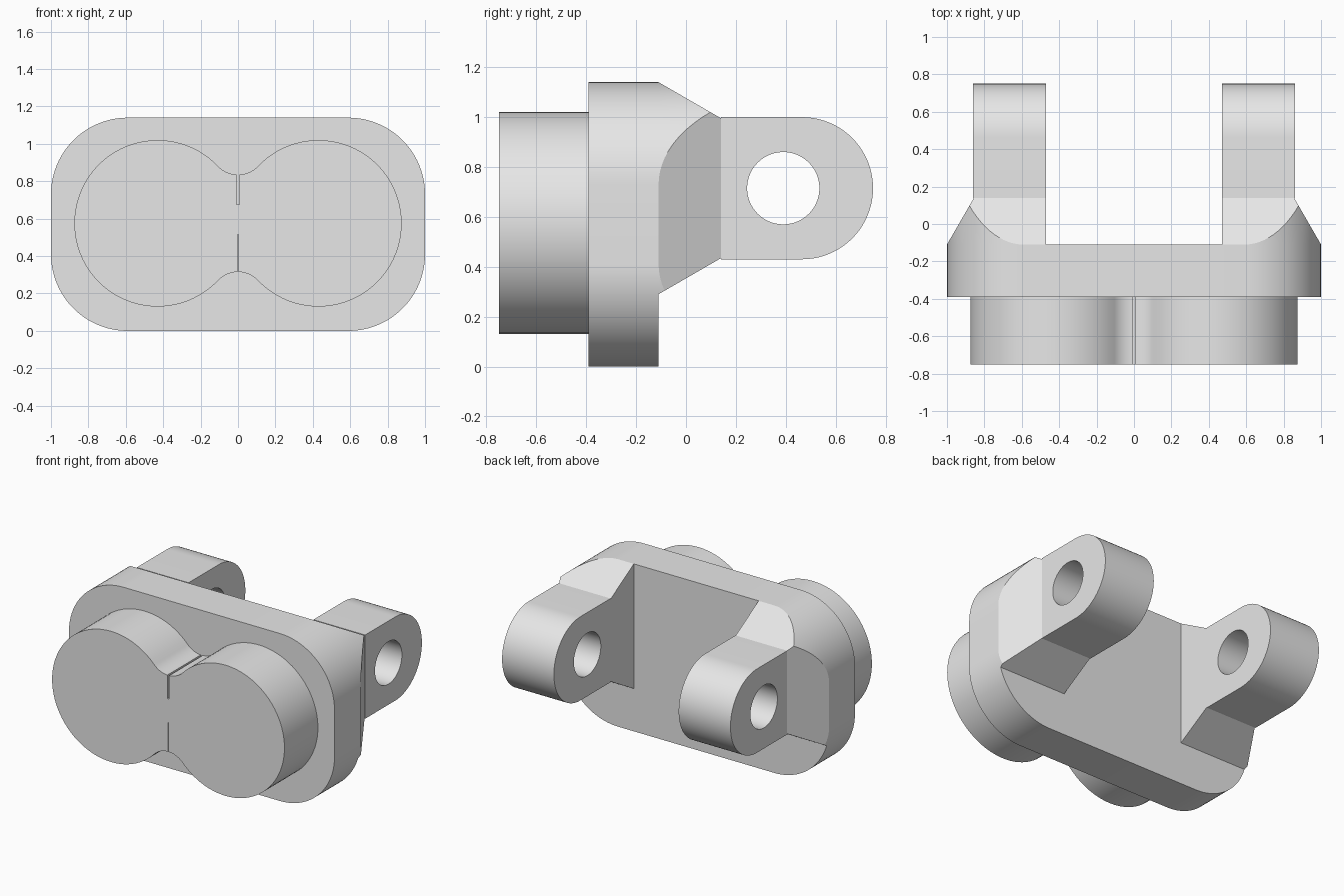
import bpy
import bmesh
from math import sin, cos, pi, atan2, sqrt, radians
from mathutils import Vector

cube = bpy.data.objects.get("Cube")
if cube:
    bpy.data.objects.remove(cube, do_unlink=True)

grey = bpy.data.materials.new("plain_grey")
grey.use_nodes = True
grey.diffuse_color = (0.8, 0.8, 0.8, 1)
grey.node_tree.nodes["Principled BSDF"].inputs["Base Color"].default_value = (0.8, 0.8, 0.8, 1)

# Main dimensions
HEIGHT, CORNER = 1.14, 0.41
FRONT, SEAT, BACK, NECK = -0.75, -0.39, -0.11, 0.14   # depths along y
LUG_IN, LUG_OUT = 0.47, 0.86
MID = 0.715                                           # lug centre height


def arc(cx, cy, r, a0, a1, n=24):
    return [(cx + r * cos(a0 + (a1 - a0) * i / n), cy + r * sin(a0 + (a1 - a0) * i / n))
            for i in range(n + 1)]


def prism(pts, lo, hi, axis):
    """Extrude a closed outline along x (outline in y, z) or y (outline in x, z)."""
    bm = bmesh.new()
    place = (lambda u, v, d: (d, u, v)) if axis == "x" else (lambda u, v, d: (u, d, v))
    face = bm.faces.new([bm.verts.new(place(u, v, lo)) for u, v in pts])
    new = bmesh.ops.extrude_face_region(bm, geom=[face], use_keep_orig=True)["geom"]
    bmesh.ops.translate(bm, verts=[g for g in new if isinstance(g, bmesh.types.BMVert)],
                        vec=place(0, 0, hi - lo))
    bmesh.ops.recalc_face_normals(bm, faces=bm.faces)
    return bm


def make(name, bm):
    mesh = bpy.data.meshes.new(name)
    bm.to_mesh(mesh)
    bm.free()
    obj = bpy.data.objects.new(name, mesh)
    bpy.context.collection.objects.link(obj)
    mesh.materials.append(grey)
    return obj


def select(obj):
    bpy.ops.object.select_all(action="DESELECT")
    obj.select_set(True)
    bpy.context.view_layer.objects.active = obj


def smooth(obj):
    select(obj)
    bpy.ops.object.shade_smooth_by_angle(angle=radians(25))


def mirror(obj):
    obj.modifiers.new("mirror", "MIRROR").use_axis[0] = True


# Flange plate: rounded rectangle
cx, top, low = 1 - CORNER, HEIGHT - CORNER, CORNER
outline = (arc(cx, top, CORNER, 0, pi / 2) + arc(-cx, top, CORNER, pi / 2, pi)
           + arc(-cx, low, CORNER, pi, 1.5 * pi) + arc(cx, low, CORNER, 1.5 * pi, 2 * pi))
smooth(make("flange_plate", prism(outline, SEAT, BACK, "y")))

# Front boss: two discs joined by a filleted waist with a fine groove
bx, bz, br, waist = 0.43, 0.575, 0.445, 0.26
fil = (bx ** 2 + waist ** 2 - br ** 2) / (2 * (br - waist))
rise = waist + fil
a = atan2(rise, bx)


def waist_curve(sign, half, depth):
    """Half of the waist fillet from the +x disc to the groove, then its mirror."""
    edge = -pi / 2 + half / fil
    side = [(x, bz + sign * (rise + y)) for x, y in arc(0, 0, fil, -a, edge, 12)]
    side.append((half, bz + sign * (waist - depth)))
    return side + [(-x, z) for x, z in reversed(side)]


right_disc = arc(bx, bz, br, -pi + a, pi - a, 64)
left_disc = [(-x, z) for x, z in reversed(right_disc)]
boss = (right_disc[1:-1] + waist_curve(1, 0.007, 0.16)
        + left_disc[1:-1] + list(reversed(waist_curve(-1, 0.003, 0.2)))[::-1][::-1][::-1])
# the lower waist runs from the -x disc back to the +x disc
boss = right_disc[1:-1] + waist_curve(1, 0.007, 0.16) + left_disc[1:-1] \
    + list(reversed(waist_curve(-1, 0.003, 0.2)))
smooth(make("front_boss", prism(boss, FRONT, SEAT, "y")))

# Tapered lug roots: flange outline trimmed by sloping planes
bm = prism(outline, BACK, NECK, "y")
slope = Vector((0, 0.5, 0))
tilt = sqrt(0.75)
cuts = [((LUG_IN, 0, 0), Vector((-1, 0, 0))),
        ((1, BACK, 0), slope + Vector((tilt, 0, 0))),
        ((0, BACK, HEIGHT), slope + Vector((0, 0, tilt))),
        ((0, BACK, 0.29), slope - Vector((0, 0, tilt)))]
for point, normal in cuts:
    bmesh.ops.bisect_plane(bm, geom=bm.verts[:] + bm.edges[:] + bm.faces[:], dist=1e-5,
                           plane_co=point, plane_no=normal, clear_outer=True)
    bmesh.ops.holes_fill(bm, edges=[e for e in bm.edges if e.is_boundary], sides=0)
bmesh.ops.recalc_face_normals(bm, faces=bm.faces)
root = make("lug_roots", bm)
smooth(root)
mirror(root)

# Clevis lugs with round ends and pin holes
lr = 0.285
profile = arc(0.75 - lr, MID, lr, -pi / 2, pi / 2, 40) + [(NECK, MID + lr), (NECK, MID - lr)]
lug = make("clevis_lugs", prism(profile, LUG_IN, LUG_OUT, "x"))
pin = make("pin_hole_cutter", prism(arc(0.39, MID, 0.145, 0, 2 * pi, 56)[:-1], 0.3, 1.0, "x"))
pin.hide_render = True
cut = lug.modifiers.new("pin_hole", "BOOLEAN")
cut.operation, cut.object, cut.solver = "DIFFERENCE", pin, "EXACT"
select(lug)
bpy.ops.object.modifier_apply(modifier="pin_hole")
bpy.data.objects.remove(pin, do_unlink=True)
smooth(lug)
mirror(lug)
